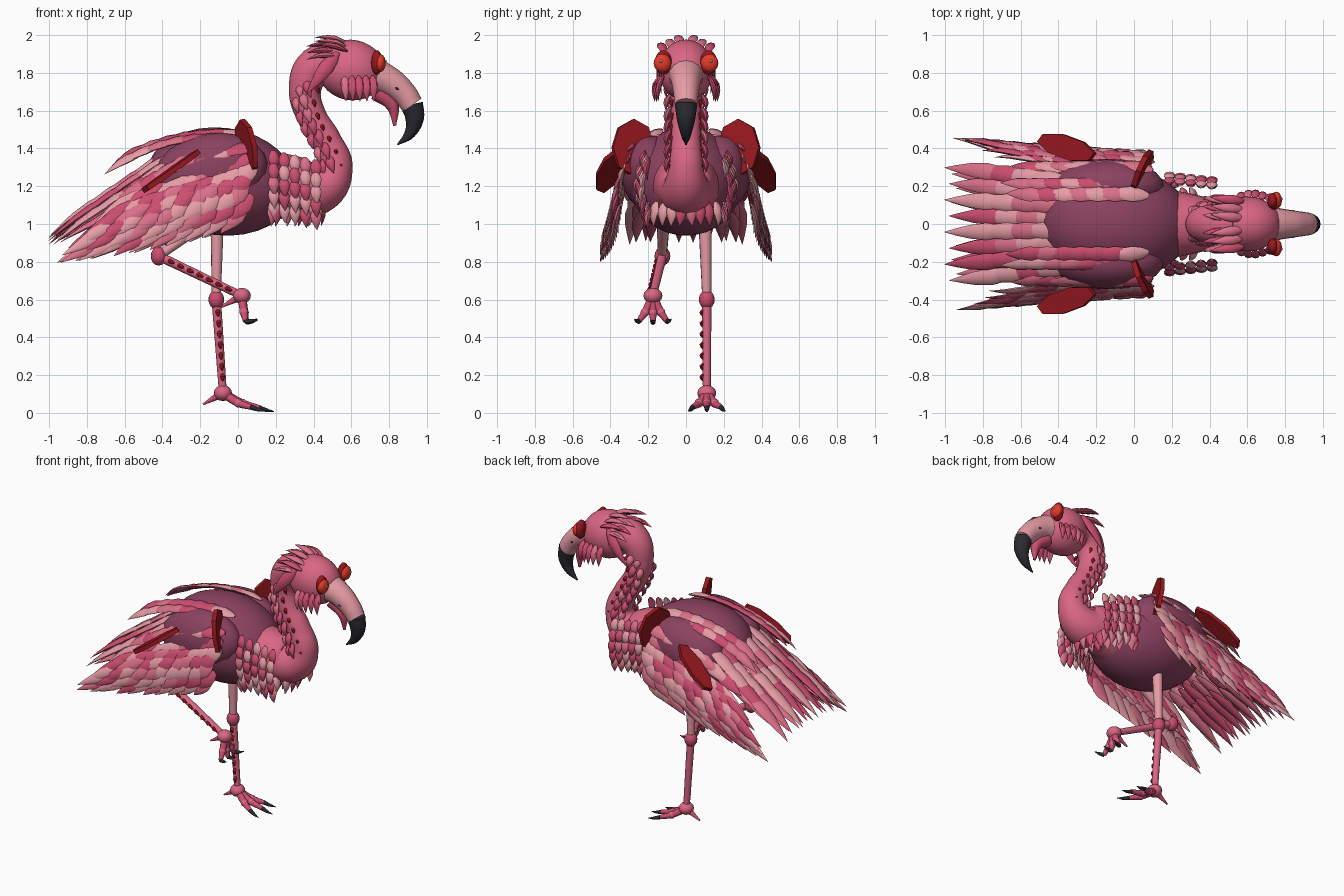
import bpy, bmesh, math, random
from mathutils import Vector as V, Matrix

if "Cube" in bpy.data.objects:
    bpy.data.objects.remove(bpy.data.objects["Cube"])

random.seed(4)
lerp = lambda a, b, t: a + (b - a) * t


def mat(name, hexcol):
    m = bpy.data.materials.new(name)
    c = [int(hexcol[i:i + 2], 16) / 255 for i in (0, 2, 4)]
    m.diffuse_color = [((v + .055) / 1.055) ** 2.4 for v in c] + [1]
    m.use_nodes = True
    m.node_tree.nodes["Principled BSDF"].inputs["Base Color"].default_value = m.diffuse_color
    return m


PINK, PALE = mat("pink", "DA6684"), mat("pale_pink", "E79CA6")
ROSE, DEEP = mat("rose", "CC4E70"), mat("deep_pink", "DA7088")
MAROON, RED = mat("maroon", "8C4260"), mat("red", "98181F")
BLACK, EYE = mat("black", "2A2A31"), mat("eye_red", "E53A2A")
WHITE = mat("white", "F0E8E0")
FEATHERS = [ROSE, PALE, DEEP]


def finish(ob, *mats):
    for m in mats:
        ob.data.materials.append(m)
    bpy.ops.object.select_all(action='DESELECT')
    ob.select_set(True)
    bpy.context.view_layer.objects.active = ob
    bpy.ops.object.shade_smooth_by_angle(angle=math.radians(40))
    return ob


def from_bm(name, bm, *mats):
    bmesh.ops.recalc_face_normals(bm, faces=bm.faces)
    me = bpy.data.meshes.new(name)
    bm.to_mesh(me)
    bm.free()
    ob = bpy.data.objects.new(name, me)
    bpy.context.collection.objects.link(ob)
    return finish(ob, *mats)


def ball(name, c, r, m, tilt=0, seg=24):
    bm = bmesh.new()
    r = (r, r, r) if isinstance(r, (int, float)) else r
    M = Matrix.Translation(c) @ Matrix.Rotation(tilt, 4, 'Y') @ Matrix.Diagonal((*r, 1))
    bmesh.ops.create_uvsphere(bm, u_segments=seg, v_segments=seg // 2, radius=1, matrix=M)
    return from_bm(name, bm, m)


def tube(name, pts, m, res=4):
    """Round tube through (x, y, z, radius) points."""
    cu = bpy.data.curves.new(name, 'CURVE')
    cu.dimensions, cu.bevel_depth, cu.bevel_resolution = '3D', 1, res
    cu.use_fill_caps, cu.resolution_u = True, 6
    s = cu.splines.new('BEZIER')
    s.bezier_points.add(len(pts) - 1)
    for b, p in zip(s.bezier_points, pts):
        b.co, b.radius = p[:3], p[3]
        b.handle_left_type = b.handle_right_type = 'AUTO'
    ob = bpy.data.objects.new(name, cu)
    bpy.context.collection.objects.link(ob)
    bpy.ops.object.select_all(action='DESELECT')
    ob.select_set(True)
    bpy.context.view_layer.objects.active = ob
    bpy.ops.object.convert(target='MESH')
    return finish(bpy.context.view_layer.objects.active, m)


def feather(bm, base, d, n, length, width, thick=.016, mi=None):
    """Pointed leaf blade growing from base along d, facing n."""
    base, d, n = V(base), V(d).normalized(), V(n)
    w = d.cross(n).normalized()
    n = w.cross(d).normalized()
    mi = random.randrange(3) if mi is None else mi
    rings = []
    for t, k in ((0, .3), (.15, .75), (.36, 1), (.6, .8), (.82, .4), (1, .02)):
        c = base + d * length * t + n * thick * math.sin(t * 3)
        rings.append([bm.verts.new(c + w * (math.cos(a) * width * k / 2) + n * (math.sin(a) * thick * k))
                      for a in (i * math.tau / 8 for i in range(8))])
    faces = [bm.faces.new(rings[0]), bm.faces.new(rings[-1])]
    for a, b in zip(rings, rings[1:]):
        faces += [bm.faces.new((a[i], a[i - 1], b[i - 1], b[i])) for i in range(8)]
    for f in faces:
        f.material_index = mi


def plate(name, c, a, b, m, thick=.028):
    """Flat eight-sided plate spanned by half-axes a and b."""
    bm, a, b = bmesh.new(), V(a), V(b)
    n = a.cross(b).normalized() * thick / 2
    r = [[bm.verts.new(V(c) + s * n + a * math.cos(t) + b * math.sin(t))
          for t in (i * math.tau / 8 for i in range(8))] for s in (-1, 1)]
    bm.faces.new(r[0]), bm.faces.new(r[1])
    for i in range(8):
        bm.faces.new((r[0][i], r[0][i - 1], r[1][i - 1], r[1][i]))
    return from_bm(name, bm, m)


# Body, neck and head
ball("body", (-.09, 0, 1.225), (.4, .3, .285), MAROON, .12, 32)
tube("neck", [(.1, 0, 1.2, .2), (.28, 0, 1.2, .165), (.43, 0, 1.185, .13), (.515, 0, 1.29, .092),
              (.475, 0, 1.43, .078), (.39, 0, 1.57, .078), (.355, 0, 1.71, .085),
              (.41, 0, 1.83, .105), (.54, 0, 1.85, .12)], PINK, 8)
ball("head", (.6, 0, 1.815), (.18, .145, .16), PINK, .2, 32)

# Hooked beak
tube("beak", [(.68, 0, 1.8, .1), (.8, 0, 1.755, .078), (.88, 0, 1.69, .066), (.922, 0, 1.63, .06)], PALE, 6)
tube("beak_tip", [(.92, 0, 1.635, .06), (.935, 0, 1.56, .05), (.91, 0, 1.48, .03), (.845, 0, 1.42, .004)], BLACK, 6)
tube("lower_beak", [(.74, 0, 1.7, .05), (.815, 0, 1.63, .035), (.83, 0, 1.52, .008)], ROSE)

wing, back, chest, cheek, spots = (bmesh.new() for _ in range(5))
for s in (-1, 1):
    # Eyes, nostrils and folded wing base
    ball("eye_socket", (.735, s * .12, 1.855), (.03, .045, .065), RED)
    ball("eye", (.752, s * .125, 1.852), (.03, .046, .048), EYE)
    ball("eye_glint", (.78, s * .132, 1.862), .008, WHITE, 0, 8)
    ball("nostril", (.84, s * .062, 1.72), (.018, .012, .01), BLACK, .5, 12)
    ball("wing_base", (-.14, s * .2, 1.28), (.3, .145, .2), MAROON, -.15)
    # Red wing plates
    plate("shoulder_plate", (.045, s * .28, 1.405), (.045, s * .11, 0), (-.022, 0, .15), RED)
    plate("wing_plate", (-.355, s * .405, 1.28), (.15, s * -.03, .105), (-.02, s * .07, -.02), RED)

    # Wing feathers in overlapping rows, flaring outward low at the tip
    for i in range(10):
        u = i / 9
        for j in range(6):
            v = j / 5
            p = (.1 - .6 * u - .05 * v - .14 * u * v + random.uniform(-.02, .02),
                 s * (.3 + .06 * math.sin(v * 2.2) + lerp(.03, .03, v) * u),
                 lerp(1.36, 1.1, v) - u * lerp(.19, .17, v))
            d = (-1, s * lerp(.06, lerp(.08, .27, v), u), -lerp(lerp(.7, 1.15, v), lerp(.7, .5, v), u))
            feather(wing, p, d, (0, s, .25), lerp(.2, .31, u), lerp(.1, .075, u))
    # Upper wing edge and shoulder blade rows
    for i in range(7):
        x = .1 - .09 * i
        feather(wing, (x, s * .285, 1.41 - .012 * i - .035 * max(0, i - 3)), (-1, s * .1, -.25 - .05 * i), (0, s * .7, .7), .24, .085)
        feather(back, (x - .02, s * .15, 1.485 - .004 * (i - 2) ** 2), (-1, s * .05, .02 - .1 * i), (0, s * .3, 1), .25, .085)
        feather(back, (x - .06, s * .2, 1.46 - .005 * (i - 2) ** 2), (-1, s * .08, .02 - .1 * i), (0, s * .5, 1), .24, .07)

    # Chest feathers hanging in columns, and cheek ruff
    for i in range(5):
        for j in range(5):
            y = s * (.2 + .045 * math.sin(math.pi * (j + .6) / 5) - .006 * i)
            feather(chest, (.185 + .056 * i, y, 1.39 - .065 * j - .012 * i), (.08, s * .05, -1), (0, s, .2), .115, .06)
        feather(cheek, (.565 + .037 * i, s * (.128 + .012 * math.sin(i)), 1.785), (.05, s * .18, -1), (0, s, .2), .14, .05)
    for i in range(5):
        feather(chest, (.43 - .014 * i * i, s * (.02 + .045 * i), 1.12), (.05 - .03 * i, s * .1, -1), (1, s * .3 * i, 0), .135, .062)
        feather(chest, (.36 - .012 * i * i, s * (.02 + .045 * i), 1.1), (.05, s * .1, -1), (1, s * .3 * i, 0), .115, .062)

    # Neck feathers and dark red spots beside the throat
    for i, (x, z) in enumerate([(.37, 1.76), (.35, 1.69), (.37, 1.62), (.395, 1.56), (.43, 1.5), (.465, 1.43), (.49, 1.36)]):
        feather(cheek, (x - .01, s * .078, z), (.3, s * .25, -1), (-.2, s, .1), .1, .05)
        feather(cheek, (x - .045, s * .06, z - .02), (.2, s * .2, -1), (-.6, s, .1), .09, .045)
        feather(spots, (x + .045, s * .066, z - .03), (.3, 0, -1), (.3, s, 0), .045, .024, .012, 0)
    feather(cheek, (.53, s * .115, 1.91), (-.75, s * .05, -1), (0, s, .1), .28, .08, .02)
    # Crest
    for i in range(3):
        y = s * (.03 + .045 * i)
        feather(cheek, (.58, y, 1.955 - .02 * i), (-1, s * .12, .17), (0, 0, 1), .18, .055)
        feather(cheek, (.52, y, 1.93 - .02 * i), (-1, s * .12, .05 - .1 * i), (0, 0, 1), .16, .05)

# Tail fan in four overlapping layers
for k in range(4):
    for i in range(8):
        q = (i - 3.5) / 3.5
        x = -.29 - .11 * k - .025 * (i % 2)
        feather(back, (x, q * (.22 + .014 * k), 1.41 - .075 * k - .04 * q * q), (-1, q * .1, -.72), (-.5, q * .3, 1),
                .44, .09, .018)
        if k > 1:
            feather(back, (x + .02, q * .23, 1.28 - .07 * k), (-1, q * .1, -.5), (-.5, q * .3, 1), .38, .08, .018)

from_bm("wing_feathers", wing, *FEATHERS)
from_bm("back_and_tail_feathers", back, *FEATHERS)
from_bm("chest_feathers", chest, *FEATHERS)
from_bm("head_and_neck_feathers", cheek, ROSE, ROSE, DEEP)


def leg(label, hip, knee, ankle, toes, heel, claw):
    hip, knee, ankle = V(hip), V(knee), V(ankle)
    tube(label + "_thigh", [(*hip, .036), (*knee, .024)], PALE)
    ball(label + "_knee", knee, (.042, .042, .05), ROSE, 0, 16)
    tube(label + "_shank", [(*knee, .025), (*ankle, .021)], PINK)
    ball(label + "_ankle", ankle, (.048, .05, .042), PINK, 0, 16)
    for t in toes:
        t = V(t)
        c = V((claw[0], (t.y - ankle.y) * .3, claw[1]))
        mid = ankle.lerp(t, .55) + V((0, 0, -.012))
        tube(label + "_toe", [(*ankle, .024), (*mid, .021), (*t, .014)], ROSE)
        ball(label + "_toe_joint", mid, .024, PINK, 0, 12)
        tube(label + "_claw", [(*t, .014), (*(t + c * .5 + V((0, 0, -.003))), .01), (*(t + c), .002)], BLACK)
    tube(label + "_hind_toe", [(*ankle, .024), (*heel, .005)], ROSE)
    # Red scutes down the shank
    ax = (ankle - knee).normalized()
    for i in range(7):
        feather(spots, knee.lerp(ankle, .1 + .115 * i) + V((.004, -.017, 0)), ax, (0, -1, 0), .045, .026, .011, 0)


# Standing leg and tucked leg
leg("standing_leg", (-.11, .1, 1.05), (-.115, .11, .6), (-.08, .11, .105),
    [(.07, .035, .03), (.11, .11, .028), (.07, .185, .03)], (-.185, .11, .045), (.08, -.02))
leg("tucked_leg", (-.15, -.12, 1.03), (-.42, -.125, .83), (.02, -.175, .62),
    [(.04, -.25, .485), (.045, -.175, .48), (.04, -.1, .485)], (-.09, -.175, .56), (.06, .012))
from_bm("red_scutes", spots, RED)
